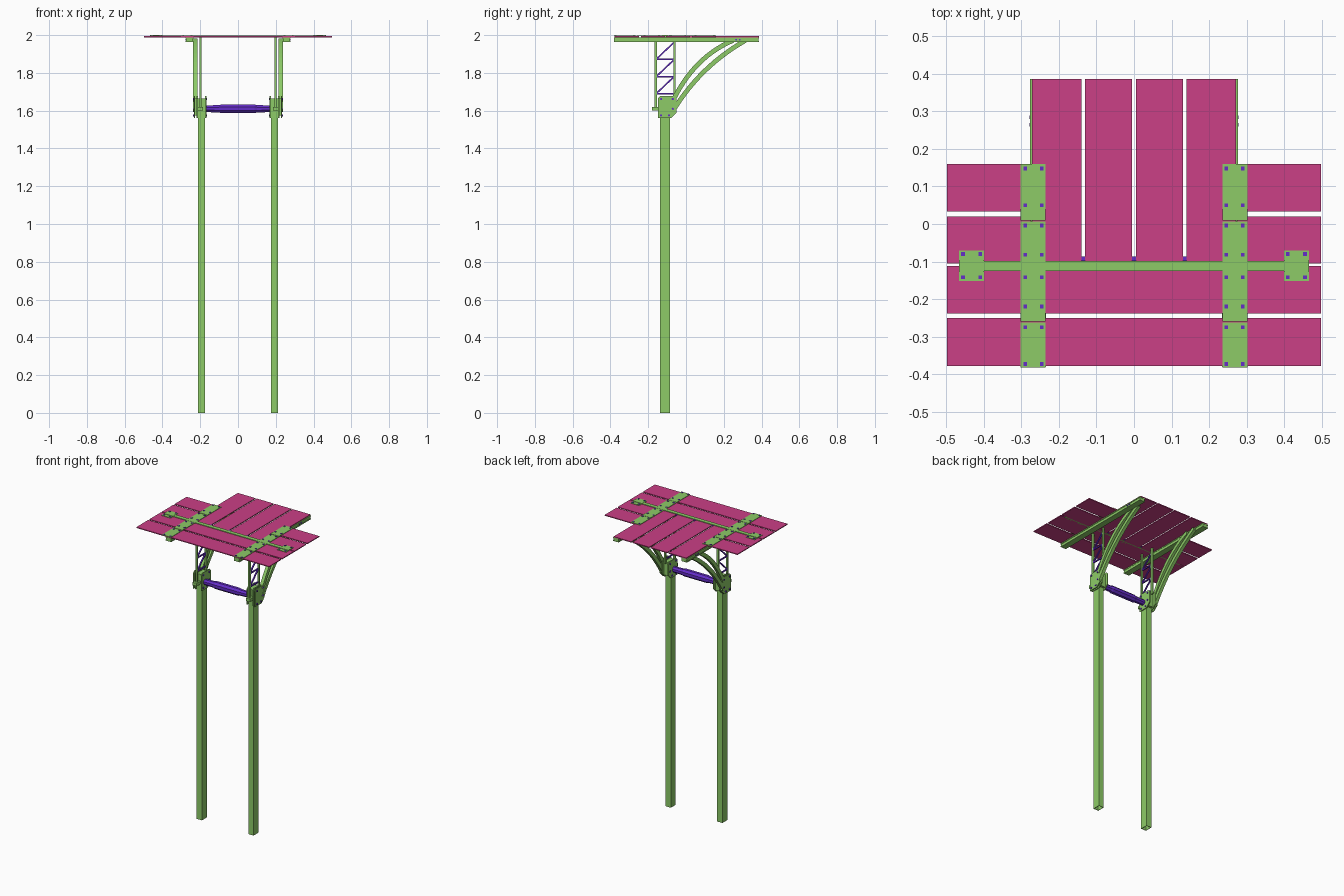
import bpy, bmesh, math
from mathutils import Matrix, Vector

if "Cube" in bpy.data.objects:
    bpy.data.objects.remove(bpy.data.objects["Cube"])


def material(name, rgb):
    m = bpy.data.materials.new(name)
    m.diffuse_color = (*rgb, 1)
    m.use_nodes = True
    m.node_tree.nodes["Principled BSDF"].inputs["Base Color"].default_value = m.diffuse_color
    return m


GREEN = material("green_metal", (0.266, 0.597, 0.136))
PINK = material("pink_panel", (0.597, 0.05, 0.238))
PURPLE = material("purple_metal", (0.13, 0.026, 0.578))


def box(bm, x0, x1, y0, y1, z0, z1):
    m = Matrix.Translation(((x0 + x1) / 2, (y0 + y1) / 2, (z0 + z1) / 2))
    m = m @ Matrix.Diagonal((x1 - x0, y1 - y0, z1 - z0, 1))
    return bmesh.ops.create_cube(bm, size=1, matrix=m)["verts"]


def bolt(bm, x, y, z, axis="Z", r=0.006, h=0.006):
    rot = {"Z": Matrix(), "X": Matrix.Rotation(math.pi / 2, 4, "Y")}[axis]
    seg = 4 if axis == "Z" else 8
    bmesh.ops.create_cone(bm, cap_ends=True, segments=seg, radius1=r, radius2=r, depth=h,
                          matrix=Matrix.Translation((x, y, z)) @ rot @ Matrix.Rotation(math.pi / seg, 4, "Z"))


def strut(bm, x, a, b, w):
    # square bar in the yz plane between two points
    a, b = Vector((x, *a)), Vector((x, *b))
    d = b - a
    m = Matrix.Translation((a + b) / 2) @ d.to_track_quat("Z", "X").to_matrix().to_4x4()
    bmesh.ops.create_cube(bm, size=1, matrix=m @ Matrix.Diagonal((w, w, d.length, 1)))


def slab(bm, pts, x0, x1):
    # yz outline extruded along x
    f = bm.faces.new([bm.verts.new((x0, y, z)) for y, z in pts])
    ext = bmesh.ops.extrude_face_region(bm, geom=[f])["geom"]
    bmesh.ops.translate(bm, vec=(x1 - x0, 0, 0), verts=[v for v in ext if isinstance(v, bmesh.types.BMVert)])


def finish(name, bm, mat, mirror=True):
    bmesh.ops.recalc_face_normals(bm, faces=bm.faces[:])
    me = bpy.data.meshes.new(name)
    bm.to_mesh(me)
    bm.free()
    me.materials.append(mat)
    ob = bpy.data.objects.new(name, me)
    bpy.context.collection.objects.link(ob)
    if mirror:
        ob.modifiers.new("Mirror", "MIRROR").use_mirror_merge = False
    return ob


# hollow posts, open at the bottom
bm = bmesh.new()
box(bm, 0.174, 0.213, -0.138, -0.086, 0, 1.6)
bmesh.ops.delete(bm, geom=[f for f in bm.faces if abs(f.normal.z) > 0.9], context="FACES_ONLY")
post = finish("post", bm, GREEN)
sol = post.modifiers.new("Wall", "SOLIDIFY")
sol.thickness, sol.offset = 0.004, -1

# joint housings: two side plates around a core, plus a front foot
bm = bmesh.new()
plate = [(-0.148, 1.56), (-0.08, 1.56), (-0.05, 1.59), (-0.05, 1.665), (-0.062, 1.678), (-0.135, 1.678), (-0.148, 1.665)]
slab(bm, plate, 0.168, 0.174)
slab(bm, plate, 0.213, 0.219)
slab(bm, plate, 0.228, 0.234)
box(bm, 0.174, 0.228, -0.138, -0.07, 1.575, 1.665)
box(bm, 0.185, 0.215, -0.18, -0.138, 1.6, 1.62)
finish("joint_housing", bm, GREEN)
bm = bmesh.new()
for y, z in ((-0.132, 1.662), (-0.07, 1.662), (-0.132, 1.575), (-0.09, 1.575), (-0.07, 1.61)):
    bolt(bm, 0.235, y, z, "X", 0.006, 0.008)
    bolt(bm, 0.167, y, z, "X", 0.006, 0.006)
finish("joint_bolts", bm, PURPLE)

# cross bar with a thicker middle, eight sided
bm = bmesh.new()
prof = [(-0.18, 0.019), (-0.1, 0.021), (-0.088, 0.025), (0.088, 0.025), (0.1, 0.021), (0.18, 0.019)]
rings = [[bm.verts.new((x, -0.112 + r * math.cos((k + .5) * math.pi / 4), 1.61 + r * math.sin((k + .5) * math.pi / 4)))
          for k in range(8)] for x, r in prof]
for a, b in zip(rings, rings[1:]):
    for k in range(8):
        bm.faces.new((a[k], a[k - 1], b[k - 1], b[k]))
bm.faces.new(rings[0])
bm.faces.new(rings[-1])
finish("cross_bar", bm, PURPLE, False)

# lattice uprights and bracing
bm = bmesh.new()
box(bm, 0.192, 0.204, -0.166, -0.154, 1.605, 1.988)
box(bm, 0.192, 0.204, -0.067, -0.055, 1.66, 1.988)
finish("lattice_upright", bm, GREEN)
bm = bmesh.new()
for z in (1.69, 1.78, 1.872):
    strut(bm, 0.198, (-0.158, z), (-0.062, z), 0.008)
    strut(bm, 0.198, (-0.158, z), (-0.062, z + 0.091), 0.008)
finish("lattice_brace", bm, PURPLE)


# paired curved brackets from housing to beam
def arch(bm, p0, p1, p2, w, n=14):
    p0, p1, p2 = map(Vector, (p0, p1, p2))
    up, low = [], []
    for i in range(n + 1):
        t = i / n
        p = p0 * (1 - t) ** 2 + p1 * 2 * t * (1 - t) + p2 * t * t
        d = ((p1 - p0) * (1 - t) + (p2 - p1) * t).normalized()
        nrm = Vector((-d.y, d.x)) * w / 2
        up.append(p + nrm)
        low.append(p - nrm)
    slab(bm, up + low[::-1], 0.215, 0.237)


bm = bmesh.new()
arch(bm, (-0.068, 1.655), (0.045, 1.886), (0.25, 1.972), 0.024)
arch(bm, (-0.068, 1.60), (0.075, 1.835), (0.315, 1.972), 0.024)
finish("curved_bracket", bm, GREEN)

# roof beams with slim flanges
bm = bmesh.new()
box(bm, 0.237, 0.274, -0.38, 0.385, 1.965, 1.986)
box(bm, 0.235, 0.277, -0.38, 0.386, 1.963, 1.969)
box(bm, 0.235, 0.277, -0.38, 0.386, 1.982, 1.988)
finish("roof_beam", bm, GREEN)
bm = bmesh.new()
for y in (0.265, 0.285):
    bolt(bm, 0.275, y, 1.9755, "X", 0.005, 0.006)
finish("beam_bolts", bm, PURPLE)

# roof panels
Z0, Z1 = 1.988, 1.994
bm = bmesh.new()
for y0, y1 in ((-0.378, -0.25), (-0.238, -0.112)):
    box(bm, -0.498, 0.498, y0, y1, Z0, Z1)
finish("front_panels", bm, PINK, False)
bm = bmesh.new()
for y0, y1 in ((-0.105, 0.02), (0.033, 0.16)):
    box(bm, 0.274, 0.498, y0, y1, Z0, Z1)
finish("side_panels", bm, PINK)
bm = bmesh.new()
for x0, x1 in ((0.005, 0.13), (0.14, 0.272)):
    box(bm, x0, x1, -0.105, 0.387, Z0, Z1)
finish("rear_panels", bm, PINK)

# clamp strips, centre rail and end brackets on top of the roof
bm = bmesh.new()
for y0, y1 in ((0.009, 0.16), (-0.098, 0.007), (-0.26, -0.125), (-0.382, -0.262)):
    box(bm, 0.236, 0.302, y0, y1, Z1, 1.997)
for y0, y1 in ((0.009, 0.04), (-0.26, -0.237)):
    box(bm, 0.236, 0.302, y0, y1, 1.997, 1.9985)
finish("clamp_strip", bm, GREEN)
bm = bmesh.new()
box(bm, -0.465, 0.465, -0.125, -0.098, Z0, 1.998)
finish("centre_rail", bm, GREEN, False)
bm = bmesh.new()
box(bm, 0.4, 0.467, -0.152, -0.07, Z1, 1.997)
box(bm, 0.4, 0.467, -0.128, -0.096, 1.997, 1.9995)
finish("end_bracket", bm, GREEN)

# bolts through strips and brackets, pins in the panel gaps
bm = bmesh.new()
for y in (0.148, 0.05, -0.004, -0.082, -0.142, -0.22, -0.275, -0.373):
    for x in (0.246, 0.29):
        bolt(bm, x, y, 1.9975, r=0.007, h=0.005)
for y in (-0.08, -0.142):
    for x in (0.41, 0.456):
        bolt(bm, x, y, 1.9975, r=0.007, h=0.005)
for x in (0.001, 0.135):
    bolt(bm, x, -0.092, 1.993, r=0.007, h=0.008)
finish("roof_bolts", bm, PURPLE)
